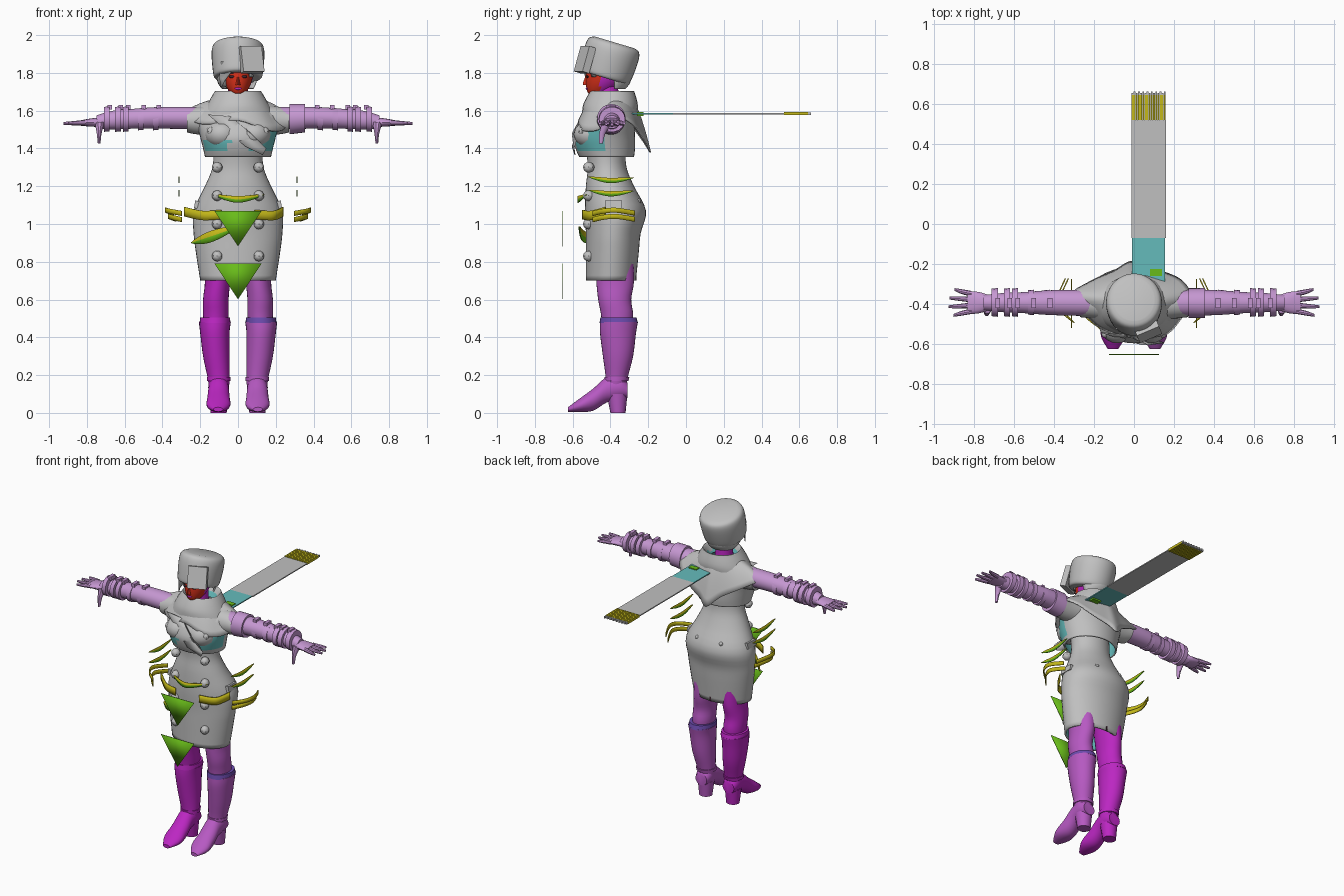
import bpy, bmesh, math
from mathutils import Vector, Matrix

if "Cube" in bpy.data.objects:
    bpy.data.objects.remove(bpy.data.objects["Cube"])


def paint(name, r, g, b):
    m = bpy.data.materials.new(name)
    m.use_nodes = True
    m.diffuse_color = (r, g, b, 1)
    bsdf = next(n for n in m.node_tree.nodes if n.type == "BSDF_PRINCIPLED")
    bsdf.inputs["Base Color"].default_value = (r, g, b, 1)
    return m


grey = paint("coat grey", .53, .53, .53)
teal = paint("lining teal", .13, .5, .5)
lilac = paint("sleeve lilac", .56, .31, .64)
magenta = paint("right leg magenta", .5, .02, .54)
orchid = paint("left leg orchid", .47, .1, .54)
indigo = paint("trim indigo", .15, .07, .42)
red = paint("face red", .68, .03, .01)
green = paint("strap green", .14, .5, .01)
yellow = paint("strap yellow", .55, .48, .01)
dark = paint("eye dark", .05, .02, .03)
parts = []


def build(name, bm, *mats, rule=None, thick=0, lined=False):
    bmesh.ops.recalc_face_normals(bm, faces=bm.faces)
    if rule:
        for f in bm.faces:
            f.material_index = rule(f)
    me = bpy.data.meshes.new(name)
    bm.to_mesh(me)
    bm.free()
    for m in mats:
        me.materials.append(m)
    ob = bpy.data.objects.new(name, me)
    bpy.context.collection.objects.link(ob)
    if thick:
        mod = ob.modifiers.new("thickness", "SOLIDIFY")
        mod.thickness = thick
        if lined:
            mod.material_offset = 1
    parts.append(ob)
    return ob


def spline(rows, steps=4, closed=False):
    """Smooth curve through rows of any width."""
    n, out = len(rows), []
    for i in range(n if closed else n - 1):
        if closed:
            p = [rows[(i + k) % n] for k in (-1, 0, 1, 2)]
        else:
            p = [rows[min(max(i + k, 0), n - 1)] for k in (-1, 0, 1, 2)]
        for s in range(steps):
            t = s / steps
            out.append([b + .5 * t * (c - a + t * (2*a - 5*b + 4*c - d + t * (3*(b - c) + d - a)))
                        for a, b, c, d in zip(*p)])
    return out if closed else out + [list(rows[-1])]


def bridge(bm, rings, closed=True):
    n = len(rings[0])
    for lo, hi in zip(rings, rings[1:]):
        for i in range(n if closed else n - 1):
            j = (i + 1) % n
            bm.faces.new((lo[i], lo[j], hi[j], hi[i]))


def loft(name, rows, *mats, axis="Z", caps=True, sides=28, steps=4, cut=None, **kw):
    """Rows hold position along the axis, then low and high limits on the two other axes."""
    bm, rings = bmesh.new(), []
    for t, a0, a1, b0, b1 in spline(rows, steps):
        ring = []
        for i in range(sides):
            ang = math.tau * i / sides
            a = (a0 + a1) / 2 + (a1 - a0) / 2 * math.cos(ang)
            b = (b0 + b1) / 2 + (b1 - b0) / 2 * math.sin(ang)
            ring.append(bm.verts.new({"Z": (a, b, t), "X": (t, a, b), "Y": (a, t, b)}[axis]))
        rings.append(ring)
    bridge(bm, rings)
    if caps:
        bm.faces.new(rings[0])
        bm.faces.new(rings[-1])
    if cut:
        gone = [f for f in bm.faces if cut(f.calc_center_median())]
        bmesh.ops.delete(bm, geom=gone, context="FACES")
    return build(name, bm, *mats, **kw)


def flip(rows, s):
    """Mirror rows of a part whose first cross axis is x."""
    return rows if s > 0 else [(t, -a1, -a0, b0, b1) for t, a0, a1, b0, b1 in rows]


def box(name, lo, hi, mat, turn=None):
    bm = bmesh.new()
    lo, hi = Vector(lo), Vector(hi)
    bmesh.ops.create_cube(bm, size=1, matrix=Matrix.Diagonal((*(hi - lo), 1)))
    if turn:
        bm.transform(turn)
    bm.transform(Matrix.Translation((lo + hi) / 2))
    return build(name, bm, mat)


def plate(name, pts, mat):
    bm = bmesh.new()
    bm.faces.new([bm.verts.new(p) for p in pts])
    return build(name, bm, mat, thick=.005)


def ribbon(name, path, height, top, low, taper=True):
    """Upright two-tone band along a path."""
    bm = bmesh.new()
    pts = spline(path, 8)
    rows = [[], [], []]
    for i, (x, y, z) in enumerate(pts):
        h = height * (max(.04, math.sin(math.pi * i / (len(pts) - 1))) if taper else 1) / 2
        for row, k in zip(rows, (1, 0, -1)):
            row.append(bm.verts.new((x, y, z + h * k)))
    bridge(bm, rows[:2], closed=False)
    bridge(bm, rows[1:], closed=False)
    half = len(pts) - 1
    bm.faces.ensure_lookup_table()
    for i, f in enumerate(bm.faces):
        f.material_index = int(i >= half)
    return build(name, bm, top, low, thick=.006)


def ball(name, at, size, mat, seg=12):
    bm = bmesh.new()
    bmesh.ops.create_uvsphere(bm, u_segments=seg, v_segments=8, radius=1)
    bm.transform(Matrix.Translation(at) @ Matrix.Diagonal((*size, 1)))
    return build(name, bm, mat)


# Legs, boots and feet
for s, side, colour in ((1, "left", orchid), (-1, "right", magenta)):
    loft(side + "_leg", flip([(.42, .06, .18, -.44, -.29), (.52, .05, .185, -.45, -.28),
         (.6, .05, .185, -.465, -.29), (.7, .04, .175, -.475, -.275), (.85, .02, .18, -.48, -.28)], s), colour)
    loft(side + "_boot", flip([(.1, .05, .15, -.43, -.32), (.18, .045, .16, -.425, -.31),
         (.3, .045, .185, -.44, -.28), (.42, .045, .2, -.455, -.265), (.48, .038, .207, -.455, -.255)], s), colour)
    loft(side + "_foot", flip([(-.31, .06, .145, .08, .16), (-.35, .048, .157, .07, .2), (-.42, .048, .157, .055, .19),
         (-.49, .043, .163, .012, .13), (-.56, .042, .165, .004, .078), (-.625, .08, .13, .006, .03)], s),
         colour, axis="Y")
    loft(side + "_boot_heel", flip([(0, .06, .145, -.4, -.32), (.1, .05, .155, -.42, -.31)], s), colour, sides=16)
    loft(side + "_ankle_strap", flip([(.17, .04, .165, -.432, -.305), (.19, .04, .165, -.432, -.3)], s), colour)
    loft(side + "_boot_trim", flip([(.475, .04, .204, -.458, -.254), (.505, .042, .2, -.453, -.262)], s),
         indigo if s > 0 else magenta)

# Dress
loft("dress", [(.7, -.2, .2, -.53, -.265), (.85, -.223, .223, -.53, -.25), (.95, -.235, .235, -.53, -.24),
     (1.07, -.235, .235, -.535, -.212), (1.2, -.175, .175, -.53, -.275), (1.3, -.135, .135, -.52, -.315),
     (1.4, -.13, .13, -.53, -.32)], grey, teal, caps=False, sides=40, thick=.012, lined=True)
box("dress_back_vent", (-.004, -.27, .7), (.004, -.262, .86), dark)
for s in (1, -1):
    for z in (1.3, 1.15, 1, .83):
        ball("dress_button", (s * .11, -.515, z), (.028, .03, .028), grey, 8)
    ball("back_button", (s * .09, -.25, 1.12), (.014, .012, .014), grey, 8)
    box("pocket_flap", (s * .2 - .03, -.43, 1.08), (s * .2 + .03, -.34, 1.12), grey,
        Matrix.Rotation(s * -.15, 4, "Y"))


# Jacket with shaped bust and coloured panels
def jacket_panel(f):
    x, y, z = f.calc_center_median()
    under = 1.385 < z < 1.44 and y < -.47 and abs(x) > .045
    flank = 1.385 < z < 1.52 and y < -.43 and x > .13
    return int(under or flank)


loft("jacket", [(1.355, -.175, .175, -.565, -.275), (1.4, -.185, .185, -.585, -.27), (1.46, -.2, .2, -.595, -.27),
     (1.53, -.215, .215, -.565, -.275), (1.59, -.2, .2, -.52, -.29), (1.64, -.09, .09, -.48, -.33)],
     grey, teal, caps=False, sides=40, rule=jacket_panel, thick=.01, lined=True)
plate("jacket_lapel", [(-.16, -.545, 1.58), (-.04, -.555, 1.57), (.07, -.605, 1.48), (.15, -.595, 1.4),
      (.13, -.59, 1.365), (.04, -.605, 1.41)], grey)
for s in (1, -1):
    ball("jacket_bust", (s * .085, -.5, 1.475), (.09, .095, .075), grey, 24)
    ball("jacket_button", (s * .14, -.55, 1.49), (.024, .02, .024), grey, 8)

# Shoulder cape
edge = [(.29, -.37, 1.57), (.24, -.28, 1.53), (.13, -.23, 1.46), (.04, -.205, 1.42), (-.02, -.185, 1.38),
        (-.1, -.23, 1.45), (-.22, -.285, 1.52), (-.32, -.36, 1.58), (-.23, -.47, 1.54), (-.15, -.53, 1.53),
        (0, -.57, 1.55), (.15, -.56, 1.5), (.24, -.47, 1.5)]
bm, rows, rim = bmesh.new(), [], spline(edge, closed=True)
for k in range(9):
    t, ring = k / 8, []
    for x, y, z in rim:
        neck = Vector((x, y + .39, 0)).normalized() * .1
        ring.append(bm.verts.new((neck.x + (x - neck.x) * t, neck.y - .39 + (y + .39 - neck.y) * t,
                                  1.665 + (z - 1.665) * t ** 1.5)))
    rows.append(ring)
bridge(bm, rows)
build("shoulder_cape", bm, grey, thick=.008)
loft("collar", [(1.58, -.19, .19, -.55, -.26), (1.63, -.165, .165, -.545, -.255), (1.69, -.13, .13, -.515, -.27),
     (1.7, -.115, .115, -.5, -.28), (1.64, -.08, .08, -.47, -.32)], grey, teal, caps=False,
     rule=lambda f: int(f.calc_center_median().z < 1.675 and abs(f.calc_center_median().x) < .09
                        and -.5 < f.calc_center_median().y < -.3))
loft("neck", [(1.58, -.06, .06, -.47, -.35), (1.73, -.052, .052, -.47, -.36)], magenta)


# Head, face and hair
def face_colour(f):
    c = f.calc_center_median()
    return int(c.y < -.455 and c.z < 1.81)


loft("head", [(1.682, -.025, .025, -.505, -.44), (1.7, -.045, .045, -.522, -.4), (1.74, -.068, .068, -.53, -.35),
     (1.79, -.08, .08, -.53, -.32), (1.87, -.082, .082, -.52, -.31)], magenta, red, rule=face_colour)
loft("nose", [(1.735, -.014, .014, -.545, -.51), (1.75, -.01, .01, -.545, -.51), (1.79, -.004, .004, -.53, -.51)],
     red, sides=10)
ball("lips", (0, -.523, 1.717), (.02, .008, .007), magenta)
for s in (1, -1):
    ball("eye", (s * .033, -.522, 1.78), (.016, .006, .007), dark)
    ball("eyebrow", (s * .035, -.52, 1.8), (.02, .006, .003), dark)
loft("hair", [(1.715, -.085, .085, -.47, -.32), (1.75, -.108, .1, -.51, -.295), (1.81, -.115, .108, -.535, -.285),
     (1.87, -.11, .105, -.53, -.28)], grey, caps=False, thick=.01,
     cut=lambda c: (c.y < -.45 and abs(c.x) < .07) or (c.x > .03 and -.49 < c.y < -.38 and c.z < 1.8))
plate("fringe_lock", [(-.09, -.525, 1.86), (.05, -.545, 1.86), (-.02, -.545, 1.825), (-.07, -.53, 1.76),
      (-.09, -.515, 1.72), (-.1, -.5, 1.78)], grey)

# Tilted fur hat with front flap
hat = loft("hat", [(-.095, -.1, .1, -.1, .1), (-.09, -.125, .125, -.13, .13), (-.05, -.134, .134, -.14, .142),
           (.04, -.14, .14, -.147, .147), (.085, -.13, .13, -.138, .138), (.1, -.1, .1, -.11, .11)], grey, sides=36)
hat.location, hat.rotation_euler = (0, -.405, 1.865), (-.29, 0, 0)
box("hat_flap", (.01, -.555, 1.8), (.13, -.515, 1.94), grey,
    Matrix.Rotation(.4, 4, "Z") @ Matrix.Rotation(-.29, 4, "X"))

# Arms, gloves and hands
for s, side in ((1, "left"), (-1, "right")):
    def limb(name, rows, mat, **kw):
        return loft(side + name, [(s * r[0], *r[1:]) for r in rows], mat, axis="X", **kw)

    limb("_sleeve_cap", [(.14, -.48, -.32, 1.47, 1.63), (.22, -.47, -.325, 1.475, 1.62),
                         (.27, -.465, -.325, 1.485, 1.61)], grey)
    limb("_arm", [(.18, -.46, -.33, 1.5, 1.62), (.4, -.455, -.33, 1.505, 1.62), (.55, -.445, -.34, 1.505, 1.61),
                  (.66, -.44, -.345, 1.5, 1.6), (.75, -.43, -.355, 1.505, 1.575)], lilac)
    if s > 0:
        limb("_armband", [(.272, -.47, -.32, 1.475, 1.635), (.355, -.47, -.32, 1.485, 1.635)], lilac)
    for i, x in enumerate((.42, .5, .58, .62, .68)):
        big = .008 * (i > 1)
        limb("_arm_strap", [(x, -.455 - big, -.328 + big, 1.497 - big, 1.618 + big),
                            (x + .03, -.452 - big, -.33 + big, 1.495 - big, 1.612 + big)], lilac, sides=18)
        box(side + "_strap_buckle", (s * x - .012, -.42, 1.605), (s * x + .012, -.37, 1.63), lilac)
    limb("_palm", [(.71, -.425, -.36, 1.515, 1.565), (.77, -.445, -.34, 1.515, 1.56),
                   (.83, -.45, -.335, 1.52, 1.55)], lilac, sides=16)
    for i, tip in enumerate((.9, .925, .92, .895)):
        y = -.435 + i * .029
        out = (i - 1.5) * .014
        limb("_finger", [(.81, y - .014, y + .014, 1.522, 1.55), (.86, y + out / 2 - .012, y + out / 2 + .012, 1.522, 1.546),
                         (tip, y + out - .007, y + out + .007, 1.525, 1.54)], lilac, sides=8)
    mid = s * .735
    loft(side + "_thumb", [(1.425, mid - .007, mid + .007, -.46, -.44), (1.48, mid - .013, mid + .013, -.46, -.425),
         (1.54, mid - .024, mid + .03, -.445, -.38)], lilac, sides=10)

# Floating hip straps and crescents
for s in (1, -1):
    for z in (1.235, 1.165):
        ribbon("hip_crescent", [(s * .315, -.52, z + .015), (s * .315, -.4, z - .005), (s * .315, -.275, z + .01)],
               .028, yellow, green)
    for z, x in ((1.068, .385), (1.035, .37)):
        ribbon("hip_strap", [(s * .3, -.495, z - .012), (s * (x - .02), -.44, z), (s * x, -.37, z + .005),
               (s * (x - .04), -.27, z - .01)], .026, yellow, yellow, taper=False)
    ribbon("front_belt", [(s * (.24 if s > 0 else .285), -.43, 1.065), (s * .19, -.51, 1.045), (s * .09, -.55, 1.05)],
           .05, yellow, yellow, taper=False)
ribbon("waist_band", [(-.13, -.53, 1.155), (0, -.575, 1.13), (.14, -.53, 1.155)], .035, yellow, green)
ribbon("hanging_strap", [(-.25, -.45, .9), (-.14, -.545, .935), (0, -.57, .985)], .06, yellow, green)
for top in (1.07, .79):
    plate("front_pennant", [(-.125, -.655, top), (.125, -.655, top), (0, -.655, top - .188)], green)

# Long scarf with tassels
low, high = 1.581, 1.588
box("scarf_root", (-.01, -.3, low), (.155, -.07, high), teal)
box("scarf_knot", (.08, -.26, low - .01), (.14, -.225, high + .006), green)
box("scarf", (-.012, -.07, low), (.16, .52, high), grey)
count = 16
for i in range(count):
    x = -.012 + .172 * i / count
    box("scarf_tassel", (x, .52, low - .005), (x + .0088, .645, high + .005), yellow)
    box("scarf_tassel_tip", (x, .645, low - .003), (x + .0088, .655 + .006 * (i % 2), high + .003), grey)

bpy.ops.object.select_all(action="DESELECT")
for ob in parts:
    ob.select_set(True)
bpy.context.view_layer.objects.active = parts[0]
bpy.ops.object.shade_smooth_by_angle(angle=math.radians(40))
